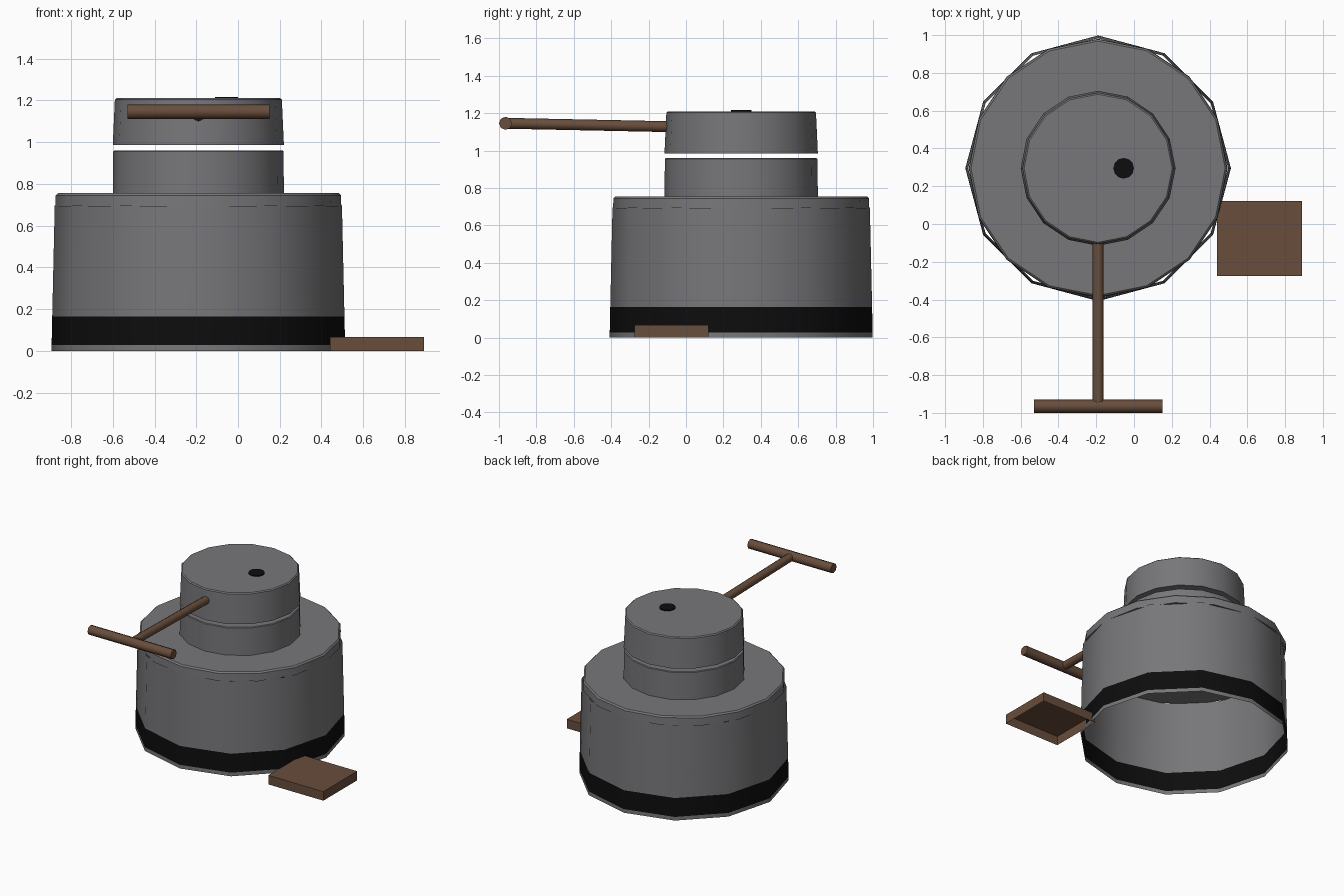
import bpy, bmesh, math
from mathutils import Vector

cube = bpy.data.objects.get("Cube")
if cube:
    bpy.data.objects.remove(cube, do_unlink=True)


def material(name, colour):
    m = bpy.data.materials.new(name)
    m.use_nodes = True
    m.diffuse_color = (*colour, 1)
    bsdf = m.node_tree.nodes["Principled BSDF"]
    bsdf.inputs["Base Color"].default_value = (*colour, 1)
    bsdf.inputs["Roughness"].default_value = 0.9
    return m


STONE = material("stone grey", (0.185, 0.185, 0.195))
BLACK = material("black", (0.004, 0.004, 0.004))
WOOD = material("brown wood", (0.14, 0.075, 0.045))
AXIS = Vector((-0.19, 0.295, 0))


def finish(name, bm, mats, angle):
    mesh = bpy.data.meshes.new(name)
    bm.to_mesh(mesh)
    bm.free()
    for m in mats:
        mesh.materials.append(m)
    ob = bpy.data.objects.new(name, mesh)
    bpy.context.collection.objects.link(ob)
    bpy.ops.object.select_all(action='DESELECT')
    ob.select_set(True)
    bpy.context.view_layer.objects.active = ob
    if angle:
        bpy.ops.object.shade_smooth_by_angle(angle=math.radians(angle))
    return ob


def lathe(name, profile, sides, mats, centre=AXIS, capped=True, angle=33):
    """Turn a (radius, height) profile listed from bottom to top."""
    bm = bmesh.new()
    rings = []
    for r, z in profile:
        turns = [2 * math.pi * i / sides for i in range(sides)]
        rings.append([bm.verts.new((centre.x + r * math.cos(a),
                                    centre.y + r * math.sin(a), z)) for a in turns])
    for low, high in zip(rings, rings[1:]):
        for i in range(sides):
            j = (i + 1) % sides
            bm.faces.new((low[i], low[j], high[j], high[i]))
    if capped:
        bm.faces.new(rings[-1])
        bm.faces.new(rings[0][::-1])
    return finish(name, bm, mats, angle)


def rod(name, start, end, radius):
    start, end = Vector(start), Vector(end)
    bm = bmesh.new()
    bmesh.ops.create_cone(bm, cap_ends=True, segments=8, radius1=radius,
                          radius2=radius, depth=(end - start).length)
    turn = (end - start).to_track_quat('Z', 'Y').to_matrix()
    bmesh.ops.rotate(bm, verts=bm.verts, matrix=turn)
    bmesh.ops.translate(bm, verts=bm.verts, vec=(start + end) / 2)
    return finish(name, bm, [WOOD], 50)


# Hollow base wall with a black band near the ground
base = lathe("base_wall", [(0.703, 0), (0.703, 0.027), (0.7, 0.165), (0.688, 0.695)],
             12, [STONE, BLACK], capped=False)
for face in base.data.polygons:
    face.material_index = int(0.027 < face.center.z < 0.165)

# Stones
lathe("base_top", [(0.685, 0.69), (0.683, 0.745), (0.673, 0.755)], 16, [STONE])
lathe("lower_stone", [(0.41, 0.75), (0.408, 0.955), (0.403, 0.96)], 16, [STONE])
lathe("upper_stone", [(0.41, 0.985), (0.4, 1.203), (0.392, 1.21)], 16, [STONE])

# Grain hole as a thin dark disc
lathe("grain_hole", [(0.055, 1.209), (0.055, 1.217)], 12, [BLACK],
      centre=Vector((-0.055, 0.295, 0)))

# Push handle
rod("handle_shaft", (-0.19, -0.05, 1.127), (-0.19, -0.965, 1.146), 0.029)
rod("handle_bar", (-0.53, -0.965, 1.146), (0.15, -0.965, 1.146), 0.035)

# Wooden box, open underneath
bm = bmesh.new()
bmesh.ops.create_cube(bm, size=1)
bmesh.ops.scale(bm, verts=bm.verts, vec=(0.45, 0.395, 0.067))
bmesh.ops.translate(bm, verts=bm.verts, vec=(0.665, -0.077, 0.0335))
bottom = [f for f in bm.faces if f.normal.z < -0.5]
bmesh.ops.delete(bm, geom=bottom, context='FACES_ONLY')
finish("wooden_tray", bm, [WOOD], 0)
